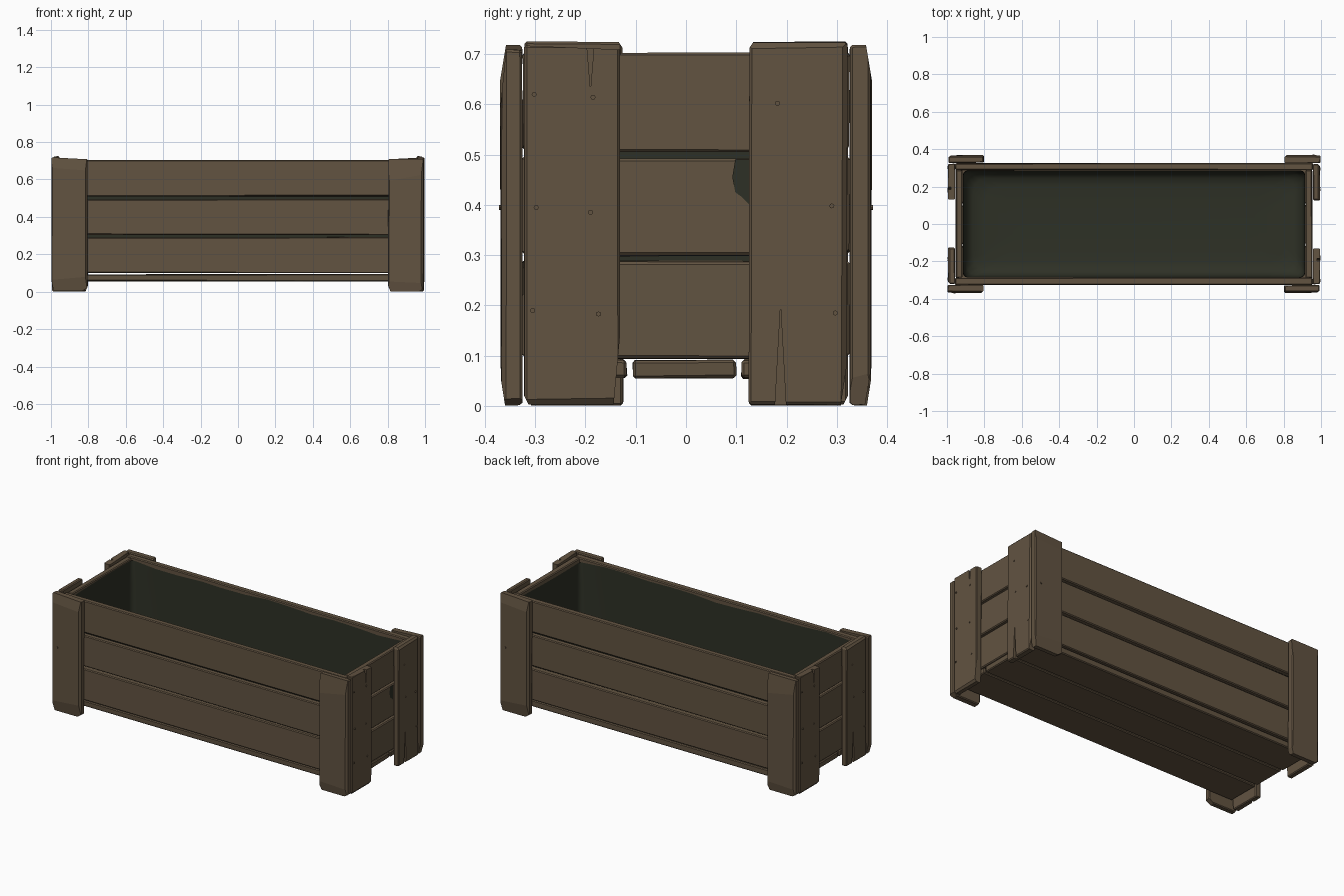
import bpy, bmesh, math, random
from mathutils import Vector, Matrix

if "Cube" in bpy.data.objects:
    bpy.data.objects.remove(bpy.data.objects["Cube"])

random.seed(4)


def material(name, rgb):
    m = bpy.data.materials.new(name)
    m.diffuse_color = (*rgb, 1)
    m.use_nodes = True
    m.node_tree.nodes["Principled BSDF"].inputs["Base Color"].default_value = m.diffuse_color
    return m


WOOD = material("weathered wood", (0.122, 0.087, 0.053))
CLOTH = material("dark green liner", (0.027, 0.030, 0.019))


def finish(bm, name, mat):
    bmesh.ops.recalc_face_normals(bm, faces=bm.faces)
    me = bpy.data.meshes.new(name)
    bm.to_mesh(me)
    bm.free()
    me.materials.append(mat)
    ob = bpy.data.objects.new(name, me)
    bpy.context.collection.objects.link(ob)
    return ob


def plank(name, lo, hi, chips=(), jitter=0.002, bevel=0.005):
    """Worn board between two corners. Chip: (axis, sign, size, axis, sign, size[, offset])."""
    bm = bmesh.new()
    bmesh.ops.create_cube(bm, size=1)
    lo, hi = Vector(lo), Vector(hi)
    for v in bm.verts:
        for i in range(3):
            v.co[i] = (lo[i] if v.co[i] < 0 else hi[i]) + random.uniform(-jitter, jitter)
    bmesh.ops.bevel(bm, geom=bm.edges[:], offset=bevel, segments=1, affect='EDGES')
    for a, sa, da, b, sb, db in chips:
        n, p = Vector(), (lo + hi) / 2
        n[a], n[b] = sa * db, sb * da
        p[a] = (hi if sa > 0 else lo)[a] - sa * da
        p[b] = (hi if sb > 0 else lo)[b]
        r = bmesh.ops.bisect_plane(bm, geom=bm.verts[:] + bm.edges[:] + bm.faces[:],
                                   plane_co=p, plane_no=n.normalized(), clear_outer=True)
        edges = [e for e in r['geom_cut'] if isinstance(e, bmesh.types.BMEdge)]
        if edges:
            bmesh.ops.holes_fill(bm, edges=edges, sides=0)
    return finish(bm, name, WOOD)


def turned_copy(ob, name):
    """Same part at the opposite corner (half turn about z)."""
    c = bpy.data.objects.new(name, ob.data)
    c.rotation_euler.z = math.pi
    bpy.context.collection.objects.link(c)
    return c


X, Y, Z = 0, 1, 2

# Long side planks and end planks, three rows each
rows = [(0.100, 0.290), (0.304, 0.494), (0.511, 0.704)]
for i, (z0, z1) in enumerate(rows):
    for s, side in ((-1, "front"), (1, "back")):
        ys = sorted((s * 0.325, s * 0.289))
        plank(f"{side}_plank_{i}", (-0.955, ys[0], z0), (0.955, ys[1], z1), jitter=0.0025)
    for s, side in ((-1, "left"), (1, "right")):
        xs = sorted((s * 0.953, s * 0.918))
        plank(f"{side}_end_plank_{i}", (xs[0], -0.287, z0 - 0.005), (xs[1], 0.287, z1 - 0.002))

# Floor slats
for i, (y0, y1) in enumerate([(-0.318, -0.118), (-0.106, 0.099), (0.110, 0.318)]):
    plank(f"floor_slat_{i}", (-0.952, y0, 0.055), (0.952, y1, 0.092))

# Corner boards on the long faces
post_a = plank("front_left_post", (-0.998, -0.368, 0.002), (-0.805, -0.327, 0.718), [
    (X, 1, 0.03, Z, -1, 0.02), (X, 1, 0.19, Z, 1, 0.010), (X, -1, 0.012, Z, -1, 0.06),
    (Y, -1, 0.010, Z, 1, 0.06), (Y, -1, 0.012, Z, -1, 0.07), (X, 1, 0.01, Y, -1, 0.012)])
turned_copy(post_a, "back_right_post")
post_b = plank("front_right_post", (0.803, -0.368, 0.002), (0.990, -0.327, 0.708), [
    (X, 1, 0.02, Z, -1, 0.012), (X, -1, 0.012, Z, -1, 0.03), (Y, -1, 0.010, Z, 1, 0.10),
    (Y, -1, 0.008, Z, -1, 0.05), (X, 1, 0.012, Y, -1, 0.010)])
turned_copy(post_b, "back_left_post")

# Corner boards on the short ends
end_a = plank("right_front_end_board", (0.957, -0.323, 0.002), (0.994, -0.132, 0.717), [
    (Y, 1, 0.012, Z, -1, 0.13), (Y, 1, 0.19, Z, 1, 0.008), (X, 1, 0.010, Z, -1, 0.012),
    (Y, -1, 0.01, Z, -1, 0.02)])
end_b = plank("right_back_end_board", (0.957, 0.126, 0.002), (0.994, 0.320, 0.724), [
    (Y, 1, 0.012, Z, -1, 0.08), (Y, -1, 0.008, Z, 1, 0.012), (X, 1, 0.012, Z, 1, 0.012),
    (X, 1, 0.010, Y, 1, 0.010)])


# Split notches in the end boards
def notch(ob, y, half, z0, z1):
    bm = bmesh.new()
    tri = [bm.verts.new((0.978, y - half, z0)), bm.verts.new((0.978, y + half, z0)),
           bm.verts.new((0.978, y, z1))]
    f = bm.faces.new(tri)
    r = bmesh.ops.extrude_face_region(bm, geom=[f])
    bmesh.ops.translate(bm, vec=(0.04, 0, 0),
                        verts=[v for v in r['geom'] if isinstance(v, bmesh.types.BMVert)])
    cut = finish(bm, "notch_cutter", WOOD)
    cut.hide_render = True
    mod = ob.modifiers.new("notch", 'BOOLEAN')
    mod.operation, mod.object, mod.solver = 'DIFFERENCE', cut, 'EXACT'
    bpy.context.view_layer.objects.active = ob
    bpy.ops.object.modifier_apply(modifier=mod.name)
    bpy.data.objects.remove(cut)


notch(end_b, 0.188, 0.012, -0.02, 0.20)
notch(end_a, -0.190, 0.009, 0.74, 0.63)
turned_copy(end_a, "left_back_end_board")
turned_copy(end_b, "left_front_end_board")

# Nail heads on the corner boards
bm = bmesh.new()
right = [(-0.302, 0.62), (-0.185, 0.614), (-0.298, 0.395), (-0.190, 0.385), (-0.305, 0.19),
         (-0.174, 0.183), (0.182, 0.602), (0.194, 0.404), (0.290, 0.398), (0.297, 0.185)]
spots = [((0.994, y, z), 'Y') for y, z in right] + [((-0.96, -0.368, 0.395), 'X')]
for p, axis in spots:
    for turn in (0, math.pi):
        m = Matrix.Rotation(turn, 4, 'Z') @ Matrix.Translation(p) @ Matrix.Rotation(math.pi / 2, 4, axis)
        bmesh.ops.create_cone(bm, cap_ends=True, segments=8, radius1=0.005, radius2=0.005,
                              depth=0.008, matrix=m)
finish(bm, "nail_heads", WOOD)

# Cloth liner: rounded rings down the walls and in across the sagging floor
rings = [(0.685, 0.914, 0.285, 0.02), (0.55, 0.912, 0.285, 0.03), (0.35, 0.912, 0.284, 0.03),
         (0.20, 0.908, 0.282, 0.04), (0.14, 0.895, 0.272, 0.05), (0.115, 0.86, 0.245, 0.07),
         (0.108, 0.80, 0.20, 0.08), (0.106, 0.65, 0.08, 0.06)]
STEPS, SIDE = 3, 12
bm = bmesh.new()
loops = []
for k, (z, hx, hy, r) in enumerate(rings):
    pts = []
    for c, (sx, sy) in enumerate([(1, 1), (-1, 1), (-1, -1), (1, -1)]):
        for j in range(STEPS + 1):
            a = math.pi / 2 * (c + j / STEPS)
            pts.append(Vector((sx * (hx - r) + r * math.cos(a), sy * (hy - r) + r * math.sin(a), z)))
        # straight run to the next corner
        nx, ny = [(-1, 1), (-1, -1), (1, -1), (1, 1)][c]
        a = math.pi / 2 * (c + 1)
        end = Vector((nx * (hx - r) + r * math.cos(a), ny * (hy - r) + r * math.sin(a), z))
        start = pts[-1].copy()
        pts += [start.lerp(end, t / SIDE) for t in range(1, SIDE)]
    for p in pts:
        if k == 0:
            p.z += 0.010 * math.sin(p.x * 9 + p.y * 4) * math.cos(p.x * 4)
    loops.append([bm.verts.new(p) for p in pts])
for A, B in zip(loops, loops[1:]):
    for i in range(len(A)):
        j = (i + 1) % len(A)
        bm.faces.new((A[i], A[j], B[j], B[i]))
bm.faces.new(loops[-1])
liner = finish(bm, "cloth_liner", CLOTH)
for p in liner.data.polygons:
    p.use_smooth = True

# Bit of liner showing on the right end
bm = bmesh.new()
outline = [(0.126, 0.490), (0.098, 0.490), (0.092, 0.455), (0.098, 0.425), (0.112, 0.415), (0.126, 0.400)]
bm.faces.new([bm.verts.new((0.9565, y, z)) for y, z in outline])
finish(bm, "liner_patch", CLOTH)
